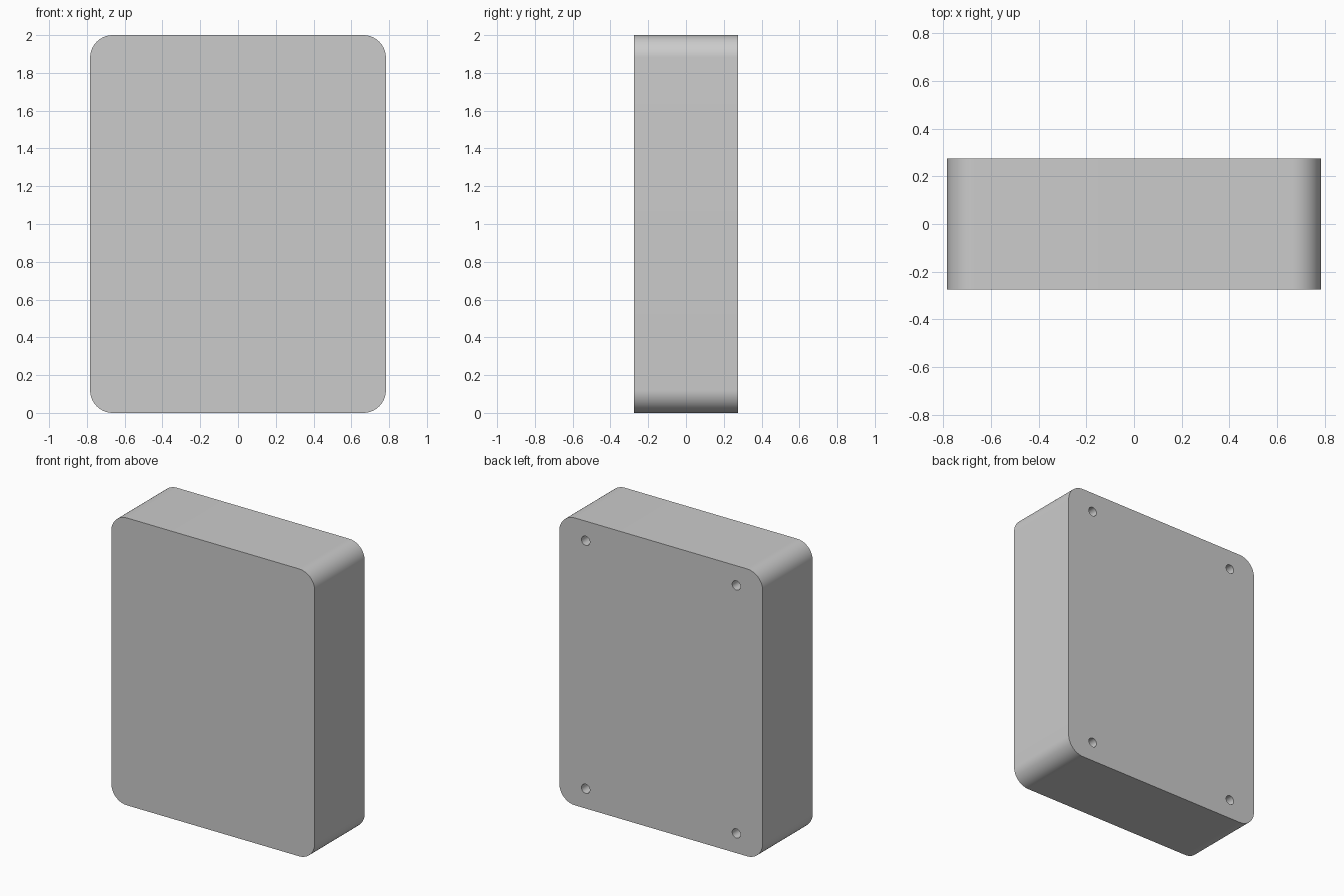
import bpy, bmesh
from math import sin, cos, pi

if "Cube" in bpy.data.objects:
    bpy.data.objects.remove(bpy.data.objects["Cube"])

W, D, H, R = 0.783, 0.275, 2.0, 0.12      # half width, half depth, height, corner radius
HOLE_X, HOLE_INSET, HOLE_R, HOLE_DEPTH = 0.58, 0.137, 0.032, 0.1


def prism(name, profile, y0, y1):
    """Extrude an x-z outline from y0 to y1."""
    bm = bmesh.new()
    face = bm.faces.new([bm.verts.new((x, y0, z)) for x, z in profile])
    ext = bmesh.ops.extrude_face_region(bm, geom=[face])
    new = [v for v in ext["geom"] if isinstance(v, bmesh.types.BMVert)]
    bmesh.ops.translate(bm, verts=new, vec=(0, y1 - y0, 0))
    bmesh.ops.recalc_face_normals(bm, faces=bm.faces)
    mesh = bpy.data.meshes.new(name)
    bm.to_mesh(mesh)
    bm.free()
    obj = bpy.data.objects.new(name, mesh)
    bpy.context.collection.objects.link(obj)
    return obj


def arc(cx, cz, r, start, sweep, n):
    return [(cx + r * cos(start + sweep * i / n), cz + r * sin(start + sweep * i / n))
            for i in range(n + 1)]


# Rounded case body
outline = []
for k, (sx, top) in enumerate([(1, 1), (-1, 1), (-1, 0), (1, 0)]):
    outline += arc(sx * (W - R), H - R if top else R, R, k * pi / 2, pi / 2, 16)
body = prism("case_body", outline, -D, D)

# Four blind screw holes in the back face
for sx in (-1, 1):
    for z in (HOLE_INSET, H - HOLE_INSET):
        circle = arc(sx * HOLE_X, z, HOLE_R, 0, 2 * pi, 32)[:-1]
        cutter = prism("screw_hole_cutter", circle, D - HOLE_DEPTH, D + 0.05)
        cutter.hide_render = True
        mod = body.modifiers.new("screw_hole", "BOOLEAN")
        mod.operation, mod.solver, mod.object = "DIFFERENCE", "EXACT", cutter
        bpy.context.view_layer.objects.active = body
        bpy.ops.object.modifier_apply(modifier=mod.name)
        bpy.data.objects.remove(cutter)

# Smooth corners, sharp front and back rims
bpy.ops.object.select_all(action="DESELECT")
body.select_set(True)
bpy.context.view_layer.objects.active = body
bpy.ops.object.shade_smooth_by_angle()
